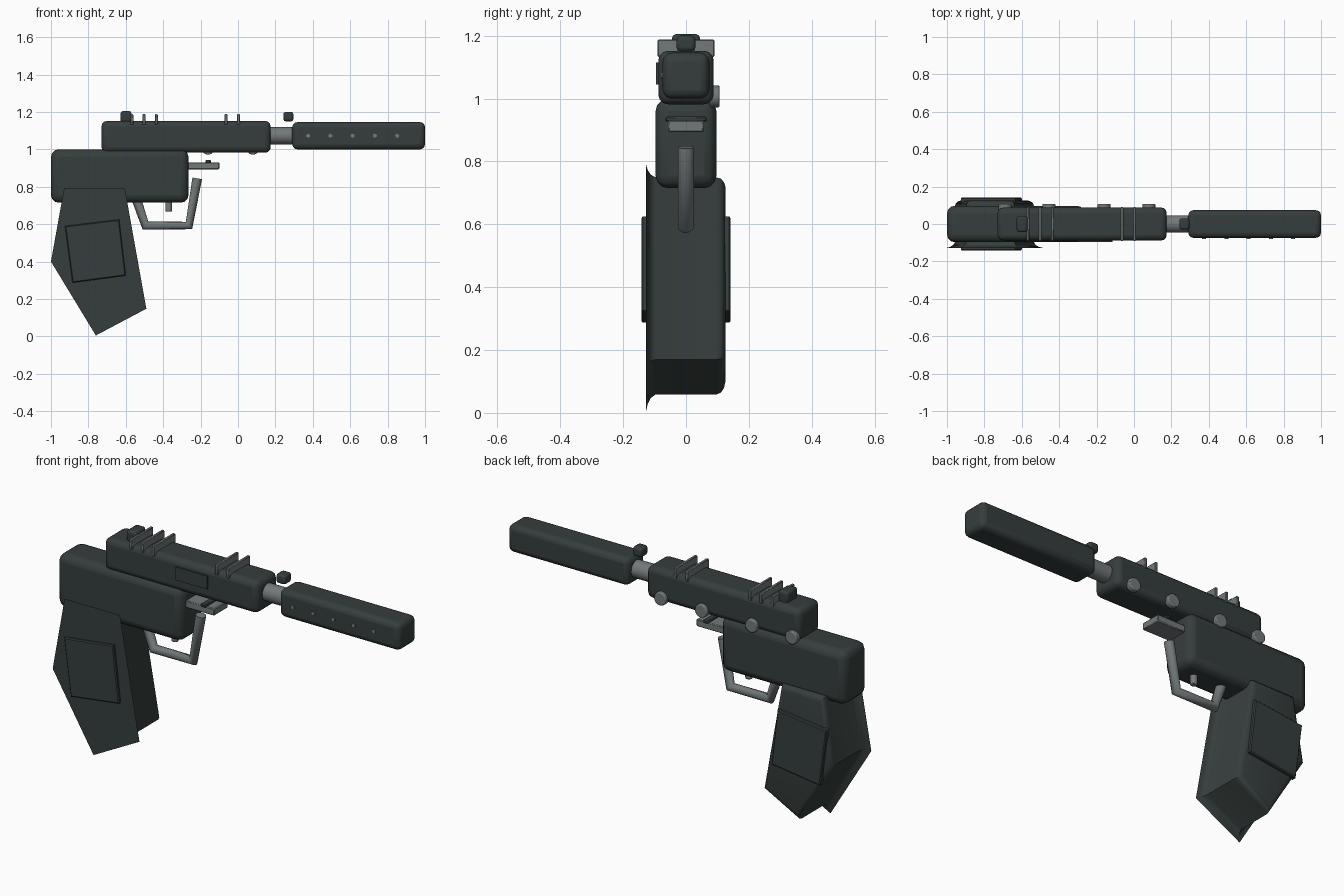
import bpy, bmesh, math
from mathutils import Vector

if "Cube" in bpy.data.objects:
    bpy.data.objects.remove(bpy.data.objects["Cube"])


def material(name, rgb):
    m = bpy.data.materials.new(name)
    m.diffuse_color = (*rgb, 1)
    m.use_nodes = True
    m.node_tree.nodes["Principled BSDF"].inputs["Base Color"].default_value = m.diffuse_color
    return m


DARK = material("dark green grey", (0.036, 0.048, 0.046))
STEEL = material("steel grey", (0.17, 0.19, 0.195))


def finish(name, bm, mat, bevel=0, segments=3):
    bmesh.ops.recalc_face_normals(bm, faces=bm.faces)
    me = bpy.data.meshes.new(name)
    bm.to_mesh(me)
    bm.free()
    me.materials.append(mat)
    ob = bpy.data.objects.new(name, me)
    bpy.context.collection.objects.link(ob)
    if bevel:
        mod = ob.modifiers.new("bevel", "BEVEL")
        mod.width, mod.segments = bevel, segments
    bpy.ops.object.select_all(action='DESELECT')
    ob.select_set(True)
    bpy.context.view_layer.objects.active = ob
    bpy.ops.object.shade_smooth_by_angle(angle=math.radians(35))
    return ob


def box(name, x, y, z, mat, bevel=0, segments=3):
    bm = bmesh.new()
    bmesh.ops.create_cube(bm, size=1)
    for v in bm.verts:
        for i, (lo, hi) in enumerate((x, y, z)):
            v.co[i] = lo + (v.co[i] + 0.5) * (hi - lo)
    return finish(name, bm, mat, bevel, segments)


def rod(name, a, b, r, mat, bevel=0, sides=24):
    a, b = Vector(a), Vector(b)
    bm = bmesh.new()
    bmesh.ops.create_cone(bm, cap_ends=True, segments=sides, radius1=r, radius2=r,
                          depth=(b - a).length)
    q = (b - a).to_track_quat('Z', 'Y')
    for v in bm.verts:
        v.co = q @ v.co + (a + b) / 2
    return finish(name, bm, mat, bevel, 2)


def inset(points, d):
    """Move every edge of a counter-clockwise outline inward by d."""
    out = []
    for i, p in enumerate(points):
        p = Vector(p)
        e1 = (p - Vector(points[i - 1])).normalized()
        e2 = (Vector(points[(i + 1) % len(points)]) - p).normalized()
        n1, n2 = Vector((-e1.y, e1.x)), Vector((-e2.y, e2.x))
        out.append(p + (n1 + n2) * d / (1 + n1.dot(n2)))
    return out


def loft(name, outline, sections, mat, bevel=0):
    """Stack inset copies of an xz outline along y."""
    bm = bmesh.new()
    rings = [[bm.verts.new((p.x, y, p.y)) for p in inset(outline, d)] for y, d in sections]
    n = len(outline)
    for a, b in zip(rings, rings[1:]):
        for i in range(n):
            bm.faces.new((a[i], a[(i + 1) % n], b[(i + 1) % n], b[i]))
    bm.faces.new(rings[0])
    bm.faces.new(rings[-1])
    return finish(name, bm, mat, bevel, 2)


# Main bodies
box("receiver", (-1.0, -0.265), (-0.097, 0.097), (0.715, 1.0), DARK, 0.04)
box("slide", (-0.73, 0.175), (-0.088, 0.088), (0.982, 1.152), DARK, 0.03)
box("suppressor", (0.29, 1.0), (-0.074, 0.074), (1.0, 1.146), DARK, 0.028)
rod("barrel", (0.14, 0, 1.073), (0.32, 0, 1.073), 0.046, STEEL)

# Grip with a flared rim on one side and rounded edges on the other
outline = [(-0.93, 0.79), (-1.0, 0.40), (-0.76, 0.005), (-0.49, 0.148), (-0.605, 0.79)]
loft("grip", outline, [(-0.127, 0), (-0.122, 0.017), (-0.112, 0.032), (-0.098, 0.04),
                       (0.095, 0.04), (0.111, 0.045), (0.121, 0.056), (0.125, 0.07)], DARK)

# Grip panels on both sides
panel = [(-0.925, 0.59), (-0.885, 0.287), (-0.60, 0.325), (-0.635, 0.625)]
for side, name in ((-1, "grip_panel_front"), (1, "grip_panel_back")):
    loft(name, panel, [(side * 0.115, 0), (side * 0.137, 0), (side * 0.142, 0.005)], DARK)

# Trigger guard swept along a bent path
curve = bpy.data.curves.new("trigger_guard", 'CURVE')
curve.dimensions = '3D'
curve.bevel_depth = 0.026
curve.bevel_resolution = 4
curve.use_fill_caps = True
path = [(-0.545, 0.74), (-0.495, 0.593), (-0.262, 0.593), (-0.218, 0.845)]
spline = curve.splines.new('POLY')
spline.points.add(len(path) - 1)
for pt, (x, z) in zip(spline.points, path):
    pt.co = (x, 0, z, 1)
curve.materials.append(STEEL)
guard = bpy.data.objects.new("trigger_guard", curve)
bpy.context.collection.objects.link(guard)
rod("trigger", (-0.37, 0, 0.667), (-0.37, 0, 0.75), 0.018, STEEL, 0.005)

# Under-barrel rail with a crossbar
box("rail", (-0.29, -0.10), (-0.057, 0.057), (0.893, 0.931), STEEL, 0.004, 1)
box("rail_crossbar", (-0.175, -0.145), (-0.066, 0.066), (0.927, 0.943), DARK, 0.004, 1)

# Sights
box("rear_sight", (-0.627, -0.57), (-0.044, 0.044), (1.14, 1.205), DARK, 0.012, 2)
box("front_sight", (0.242, 0.296), (-0.03, 0.03), (1.15, 1.2), DARK, 0.012, 2)

# Fins across the top of the slide
for i, x in enumerate((-0.568, -0.502, -0.437, -0.065, 0.002)):
    box(f"top_fin_{i + 1}", (x - 0.008, x + 0.008), (-0.09, 0.09), (1.132, 1.188), STEEL, 0.003, 1)

# Side port, knobs and suppressor studs
box("ejection_port", (-0.30, -0.115), (-0.095, -0.086), (1.045, 1.115), DARK)
for i, x in enumerate((-0.69, -0.455, -0.16, 0.08)):
    rod(f"side_knob_{i + 1}", (x, 0.075, 1.007), (x, 0.107, 1.007), 0.035, STEEL, 0.005)
for i in range(5):
    x = 0.375 + i * 0.119
    rod(f"suppressor_stud_{i + 1}", (x, -0.065, 1.073), (x, -0.08, 1.073), 0.011, STEEL, 0, 12)
